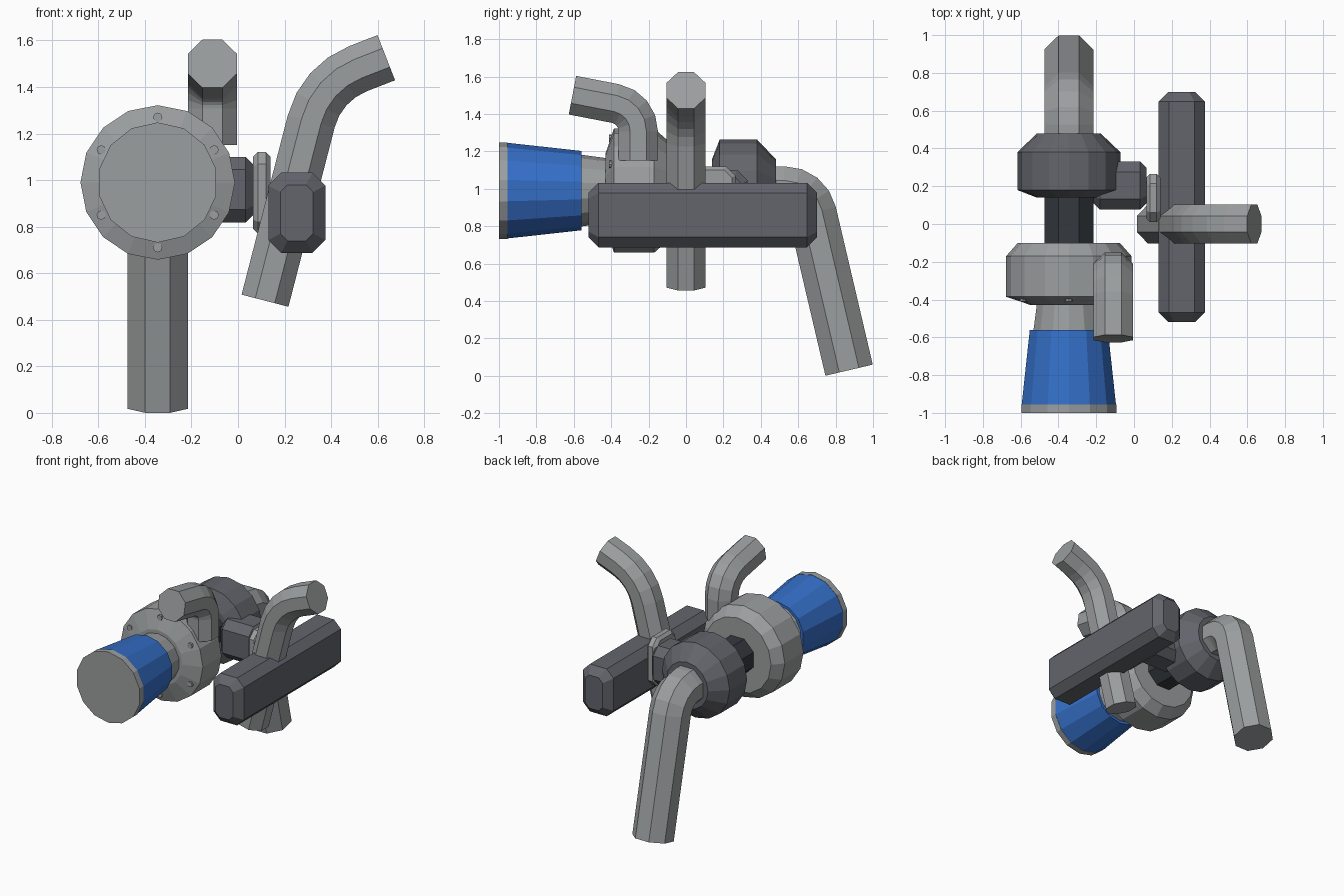
import bpy, bmesh, math
from mathutils import Vector as V

if "Cube" in bpy.data.objects:
    bpy.data.objects.remove(bpy.data.objects["Cube"])


def material(name, rgb):
    m = bpy.data.materials.new(name)
    m.diffuse_color = (*rgb, 1)
    m.use_nodes = True
    m.node_tree.nodes["Principled BSDF"].inputs["Base Color"].default_value = m.diffuse_color
    return m


LIGHT = material("light metal", (0.33, 0.345, 0.35))
DARK = material("dark metal", (0.125, 0.13, 0.15))
BLACK = material("black metal", (0.035, 0.042, 0.05))
BLUE = material("blue hose", (0.035, 0.16, 0.58))
CX, CZ = -0.345, 0.99          # turbo axis, runs along y


def loft(name, rings, mat):
    """Skin a list of equal-sized rings and cap both ends."""
    bm = bmesh.new()
    loops = [[bm.verts.new(p) for p in r] for r in rings]
    n = len(loops[0])
    for a, b in zip(loops, loops[1:]):
        for i in range(n):
            j = (i + 1) % n
            bm.faces.new((a[i], a[j], b[j], b[i]))
    bm.faces.new(loops[0])
    bm.faces.new(loops[-1])
    bmesh.ops.recalc_face_normals(bm, faces=bm.faces)
    me = bpy.data.meshes.new(name)
    bm.to_mesh(me)
    bm.free()
    me.materials.append(mat)
    ob = bpy.data.objects.new(name, me)
    bpy.context.collection.objects.link(ob)
    return ob


def lathe(name, profile, sides, mat, x=CX, z=CZ, phase=0.0):
    """Turn (y, radius) pairs around an axis along y."""
    angs = [phase + math.tau * i / sides for i in range(sides)]
    return loft(name, [[(x + r * math.sin(a), y, z + r * math.cos(a)) for a in angs]
                       for y, r in profile], mat)


def pipe(name, start, corner, end, apothem, bend, normal, mat=LIGHT, steps=4):
    """Octagonal pipe with one rounded bend in the plane facing 'normal'."""
    s, c, e, n = V(start), V(corner), V(end), V(normal)
    d0, d1 = (c - s).normalized(), (e - c).normalized()
    ang = d0.angle(d1)
    rad = bend / math.tan(ang / 2)
    p0 = c - d0 * bend
    inward = (d1 - d0 * d0.dot(d1)).normalized()
    path = [(s, d0)]
    for i in range(steps + 1):
        a = ang * i / steps
        path.append((p0 + d0 * rad * math.sin(a) + inward * rad * (1 - math.cos(a)),
                     d0 * math.cos(a) + inward * math.sin(a)))
    path.append((e, d1))
    R = apothem / math.cos(math.pi / 8)
    angs = [math.pi / 8 + math.pi / 4 * i for i in range(8)]
    return loft(name, [[p + n * R * math.cos(a) + t.cross(n) * R * math.sin(a) for a in angs]
                       for p, t in path], mat)


def chamfered_bar(name, axis, lo, hi, cut, inset, mat):
    """Octagonal-section bar along x or y with tapered ends."""
    c, h = (V(lo) + V(hi)) / 2, (V(hi) - V(lo)) / 2
    k = 0 if axis == "x" else 1
    rings = []
    for pos, shrink in ((-h[k], inset), (inset - h[k], 0), (h[k] - inset, 0), (h[k], inset)):
        a, b, q = h[1 - k] - shrink, h[2] - shrink, cut - shrink * 0.45
        ring = []
        for u, w in ((a, b - q), (a - q, b), (q - a, b), (-a, b - q),
                     (-a, q - b), (q - a, -b), (a - q, -b), (a, q - b)):
            p = V((0, 0, w))
            p[k], p[1 - k] = pos, u
            ring.append(c + p)
        rings.append(ring)
    return loft(name, rings, mat)


# Intake: end cap, blue hose, neck
lathe("intake_cap", [(-1.0, 0.258), (-0.955, 0.258)], 14, LIGHT)
lathe("intake_hose", [(-0.957, 0.256), (-0.56, 0.212)], 14, BLUE)
lathe("intake_neck", [(-0.57, 0.193), (-0.42, 0.173)], 14, LIGHT)

# Compressor housing with a ring of six bolts
lathe("compressor_housing", [(-0.43, 0.2), (-0.385, 0.332), (-0.17, 0.332), (-0.1, 0.27)], 16, LIGHT)
for i in range(6):
    a = math.tau * i / 6
    lathe(f"housing_bolt_{i + 1}", [(-0.411, 0.02), (-0.385, 0.02)], 8, LIGHT,
          CX + 0.28 * math.sin(a), CZ + 0.28 * math.cos(a))

# Centre shaft and turbine housing
lathe("centre_shaft", [(-0.12, 0.14), (0.16, 0.14)], 8, BLACK, phase=math.pi / 8)
lathe("turbine_housing", [(0.14, 0.17), (0.18, 0.273), (0.38, 0.273), (0.48, 0.168)], 16, DARK)

# Bent pipes
pipe("exhaust_pipe", (CX, 0.46, CZ), (CX, 0.647, CZ), (CX, 0.872, 0.03), 0.13, 0.12, (1, 0, 0))
pipe("compressor_outlet", (-0.11, -0.255, 1.15), (-0.11, -0.255, 1.432),
     (-0.11, -0.607, 1.5), 0.105, 0.125, (1, 0, 0))
pipe("cooler_pipe", (0.116, 0, 0.482), (0.357, 0, 1.417), (0.637, 0, 1.526), 0.104, 0.17, (0, 1, 0))

# Cooler bar, actuator block and mounting plate
chamfered_bar("cooler_bar", "y", (0.13, -0.52, 0.687), (0.375, 0.7, 1.032), 0.055, 0.052, DARK)
chamfered_bar("actuator_block", "x", (-0.215, 0.077, 0.818), (0.067, 0.33, 1.1), 0.055, 0.034, DARK)
chamfered_bar("mounting_plate", "x", (0.065, 0.01, 0.77), (0.14, 0.265, 1.12), 0.05, 0.02, LIGHT)
